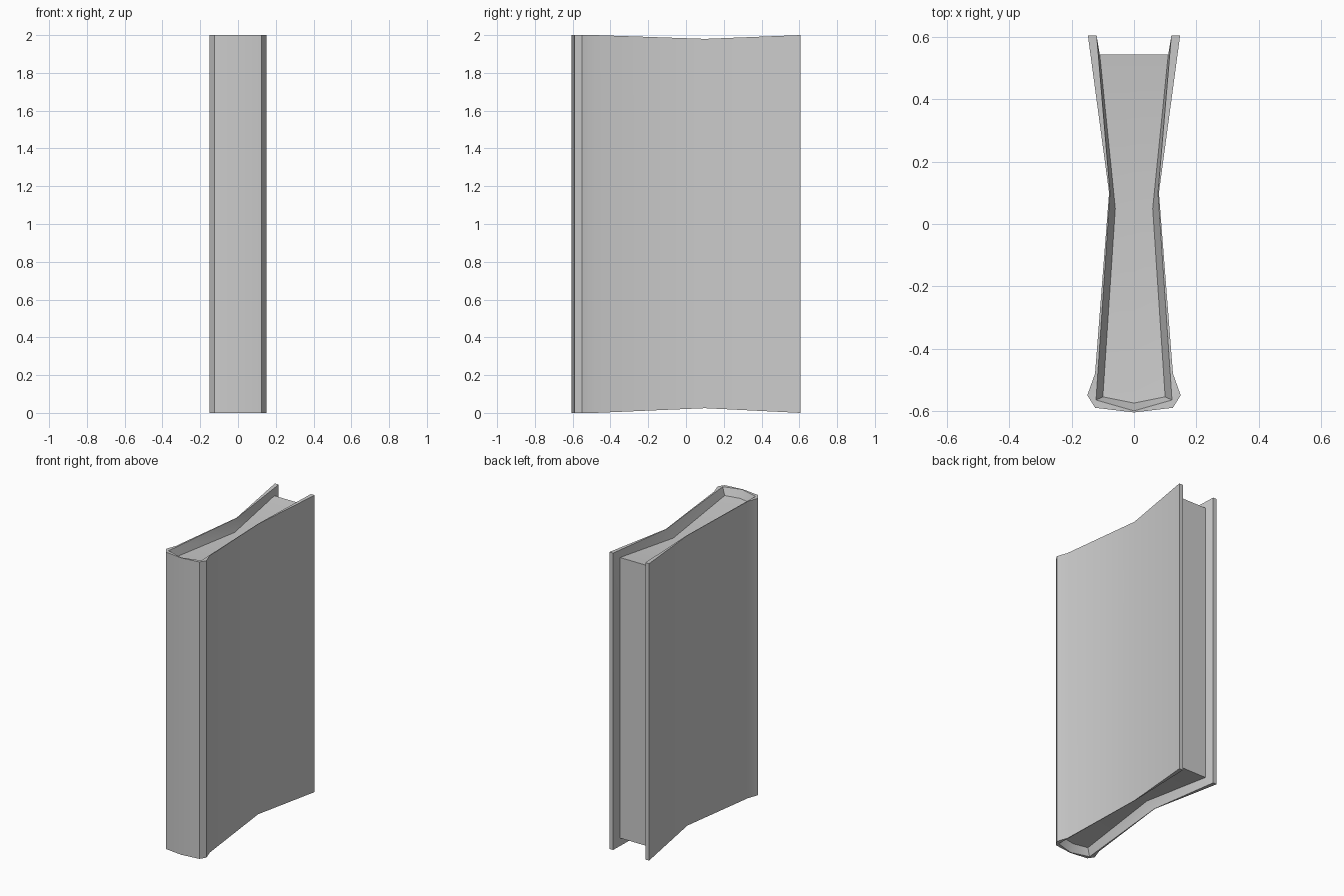
import bpy, bmesh

if "Cube" in bpy.data.objects:
    bpy.data.objects.remove(bpy.data.objects["Cube"])

# Plan points of the right half: (x, y, top z, bottom z)
P = {
    # outer cover
    "A": (0.148, 0.605, 2.0, 0.0), "B": (0.08, 0.10, 1.98, 0.025),
    "C": (0.125, -0.48, 2.0, 0.0), "D": (0.15, -0.55, 2.0, 0.0),
    "E": (0.125, -0.59, 2.0, 0.0), "F": (0.0, -0.605, 2.0, 0.0),
    # inner edge of the cover rim
    "a": (0.12, 0.605, 2.0, 0.0), "b": (0.077, 0.10, 1.98, 0.025),
    "d": (0.122, -0.565, 2.0, 0.0), "f": (0.0, -0.60, 2.0, 0.0),
    # edge of the page block
    "p": (0.11, 0.545, 1.95, 0.06), "q": (0.06, 0.05, 1.905, 0.095),
    "r": (0.10, -0.555, 1.95, 0.05), "s": (0.0, -0.575, 1.95, 0.05),
    "m": (0.0, 0.545, 1.95, 0.06), "n": (0.0, 0.05, 1.905, 0.095),
}


def build(name, chain, caps):
    """Upright walls along a chain, caps at both ends, mirrored across x."""
    bm = bmesh.new()
    verts = {}

    def v(key, end):
        if (key, end) not in verts:
            x, y, top, bottom = P[key]
            verts[key, end] = bm.verts.new((x, y, (top, bottom)[end]))
        return verts[key, end]

    for i, j in zip(chain, chain[1:]):
        bm.faces.new((v(i, 0), v(j, 0), v(j, 1), v(i, 1)))
    for cap in caps:
        bm.faces.new([v(k, 0) for k in reversed(cap)])
        bm.faces.new([v(k, 1) for k in cap])
    mesh = bpy.data.meshes.new(name)
    bm.to_mesh(mesh)
    bm.free()
    obj = bpy.data.objects.new(name, mesh)
    bpy.context.collection.objects.link(obj)
    mirror = obj.modifiers.new("Mirror", "MIRROR")
    mirror.merge_threshold = 0.0005
    bpy.ops.object.select_all(action="DESELECT")
    obj.select_set(True)
    bpy.context.view_layer.objects.active = obj
    bpy.ops.object.shade_smooth_by_angle(angle=0.52)
    return obj


# Cover: boards, spine, rim and the sloped inner lip
build("book_cover", "paABCDEF",
      ["ABba", "BCdb", "CDd", "DEd", "EFfd", "abqp", "bdrq", "dfsr"])

# Pages: fore edge plus sagging top and bottom
build("book_pages", "mp", ["pqnm", "qrsn"])
